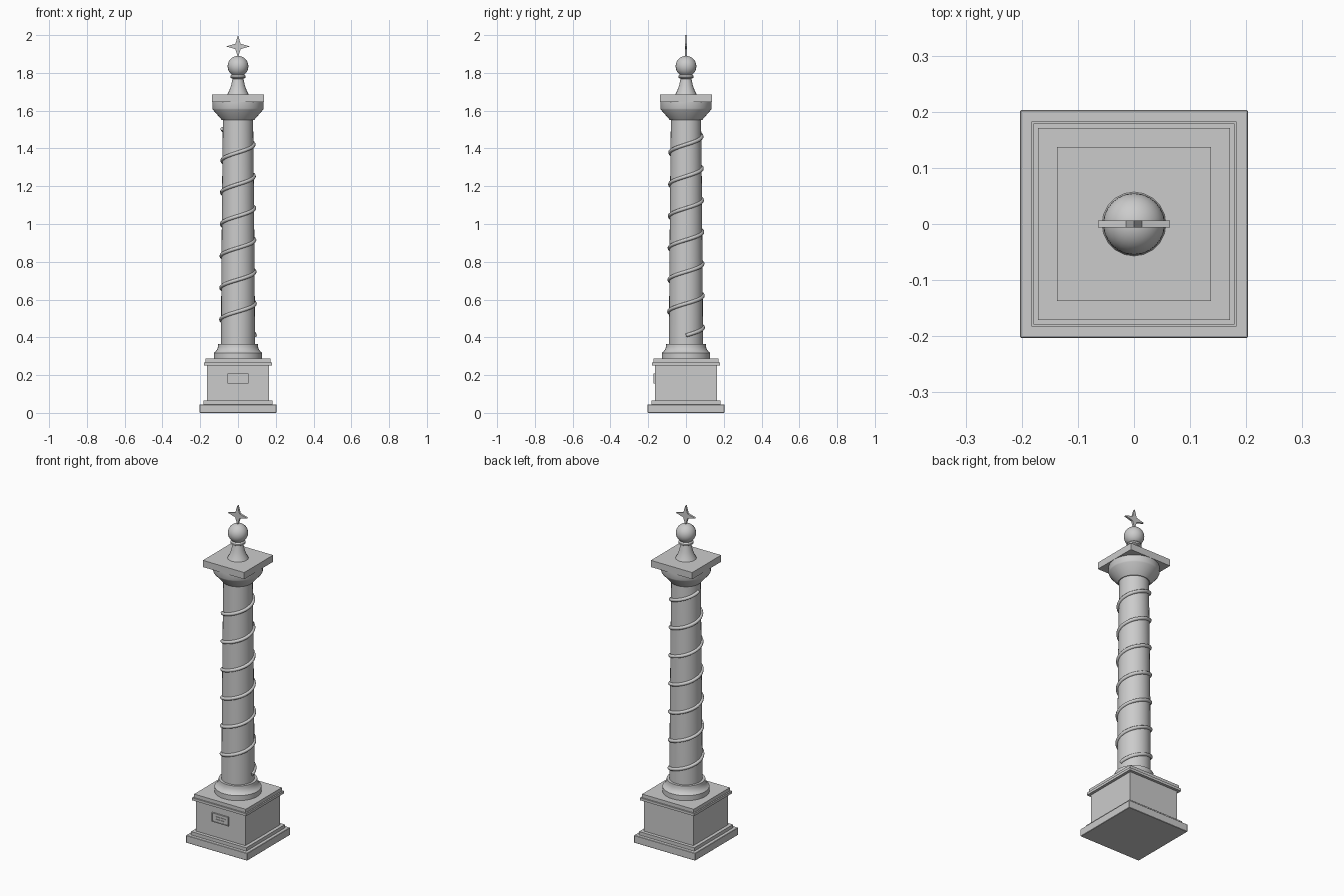
import bpy, bmesh, math

if "Cube" in bpy.data.objects:
    bpy.data.objects.remove(bpy.data.objects["Cube"])

stone = bpy.data.materials.new("grey stone")
stone.diffuse_color = (0.6, 0.6, 0.6, 1)
stone.use_nodes = True
stone.node_tree.nodes["Principled BSDF"].inputs["Base Color"].default_value = stone.diffuse_color


def finish(name, bm, smooth=False):
    bmesh.ops.recalc_face_normals(bm, faces=bm.faces)
    me = bpy.data.meshes.new(name)
    bm.to_mesh(me)
    bm.free()
    me.materials.append(stone)
    ob = bpy.data.objects.new(name, me)
    bpy.context.collection.objects.link(ob)
    if smooth:
        bpy.ops.object.select_all(action='DESELECT')
        ob.select_set(True)
        bpy.context.view_layer.objects.active = ob
        bpy.ops.object.shade_smooth_by_angle(angle=math.radians(35))
    return ob


def box(name, x0, x1, y0, y1, z0, z1, bevel=0.0):
    bm = bmesh.new()
    bmesh.ops.create_cube(bm, size=1)
    for v in bm.verts:
        v.co = (x1 if v.co.x > 0 else x0, y1 if v.co.y > 0 else y0, z1 if v.co.z > 0 else z0)
    if bevel:
        bmesh.ops.bevel(bm, geom=bm.edges[:], offset=bevel, segments=1, affect='EDGES')
    return finish(name, bm)


def slab(name, half, z0, z1, bevel=0.0):
    return box(name, -half, half, -half, half, z0, z1, bevel)


def lathe(name, profile, sides):
    bm = bmesh.new()
    rings = []
    for r, z in profile:
        rings.append([bm.verts.new((r * math.cos(2 * math.pi * i / sides),
                                    r * math.sin(2 * math.pi * i / sides), z)) for i in range(sides)])
    for a, b in zip(rings, rings[1:]):
        for i in range(sides):
            j = (i + 1) % sides
            bm.faces.new((a[i], a[j], b[j], b[i]))
    bm.faces.new(rings[0][::-1])
    bm.faces.new(rings[-1])
    return finish(name, bm, True)


# Square pedestal
slab("plinth", 0.203, 0.0, 0.045, 0.002)
slab("plinth_step", 0.183, 0.045, 0.065)
slab("pedestal_block", 0.163, 0.065, 0.252)
slab("pedestal_cornice", 0.179, 0.252, 0.267)
slab("pedestal_cap", 0.171, 0.267, 0.288)

# Plaque on the front with a plain raised rim and bars
box("plaque", -0.055, 0.055, -0.169, -0.162, 0.155, 0.208)
for i, (x0, x1, z0, z1) in enumerate([(-0.055, 0.055, 0.155, 0.159), (-0.055, 0.055, 0.204, 0.208),
                                      (-0.055, -0.051, 0.159, 0.204), (0.051, 0.055, 0.159, 0.204),
                                      (-0.035, 0.035, 0.187, 0.191), (-0.025, 0.025, 0.172, 0.176)]):
    box(f"plaque_strip_{i + 1}", x0, x1, -0.172, -0.168, z0, z1)

# Round column: foot, tapering shaft, flared capital
lathe("column_foot", [(0.128, 0.288), (0.128, 0.318), (0.118, 0.326), (0.110, 0.338),
                      (0.106, 0.350), (0.105, 0.365)], 32)
lathe("shaft", [(0.090, 0.36), (0.088, 0.75), (0.084, 1.2), (0.080, 1.555)], 32)
lathe("capital", [(0.085, 1.550), (0.091, 1.557), (0.133, 1.605), (0.136, 1.612), (0.136, 1.645)], 32)
slab("capital_plate", 0.137, 1.645, 1.685)

# Spiral band wound round the shaft
curve = bpy.data.curves.new("spiral_path", 'CURVE')
curve.dimensions = '3D'
curve.bevel_depth = 0.010
curve.bevel_resolution = 2
curve.use_fill_caps = True
spline = curve.splines.new('POLY')
turns, steps = 6.5, 208
spline.points.add(steps)
for i, p in enumerate(spline.points):
    t = i / steps
    a = 2 * math.pi * turns * t
    r = 0.091 - 0.008 * t
    p.co = (r * math.cos(a), r * math.sin(a), 0.41 + 1.095 * t, 1)
curve.materials.append(stone)
spiral = bpy.data.objects.new("spiral_band", curve)
bpy.context.collection.objects.link(spiral)
bpy.ops.object.select_all(action='DESELECT')
spiral.select_set(True)
bpy.context.view_layer.objects.active = spiral
bpy.ops.object.convert(target='MESH')
bpy.ops.object.shade_smooth_by_angle(angle=math.radians(50))

# Finial: stem, collar, ball
lathe("finial_stem", [(0.057, 1.685), (0.047, 1.705), (0.036, 1.735), (0.028, 1.775)], 20)
lathe("finial_collar", [(0.028, 1.768), (0.041, 1.775), (0.041, 1.784), (0.030, 1.794)], 20)
bm = bmesh.new()
bmesh.ops.create_uvsphere(bm, u_segments=24, v_segments=16, radius=0.055)
bmesh.ops.translate(bm, verts=bm.verts, vec=(0, 0, 1.835))
finish("finial_ball", bm, True)

# Four-pointed star, thin in y
bm = bmesh.new()
verts = []
for i in range(8):
    a = math.pi / 4 * i
    r = 0.020 if i % 2 else (0.064 if i in (0, 4) else 0.06)
    verts.append(bm.verts.new((r * math.cos(a), -0.006, 1.94 + r * math.sin(a))))
face = bm.faces.new(verts)
ext = bmesh.ops.extrude_face_region(bm, geom=[face])
bmesh.ops.translate(bm, vec=(0, 0.012, 0),
                    verts=[g for g in ext["geom"] if isinstance(g, bmesh.types.BMVert)])
finish("star", bm)
